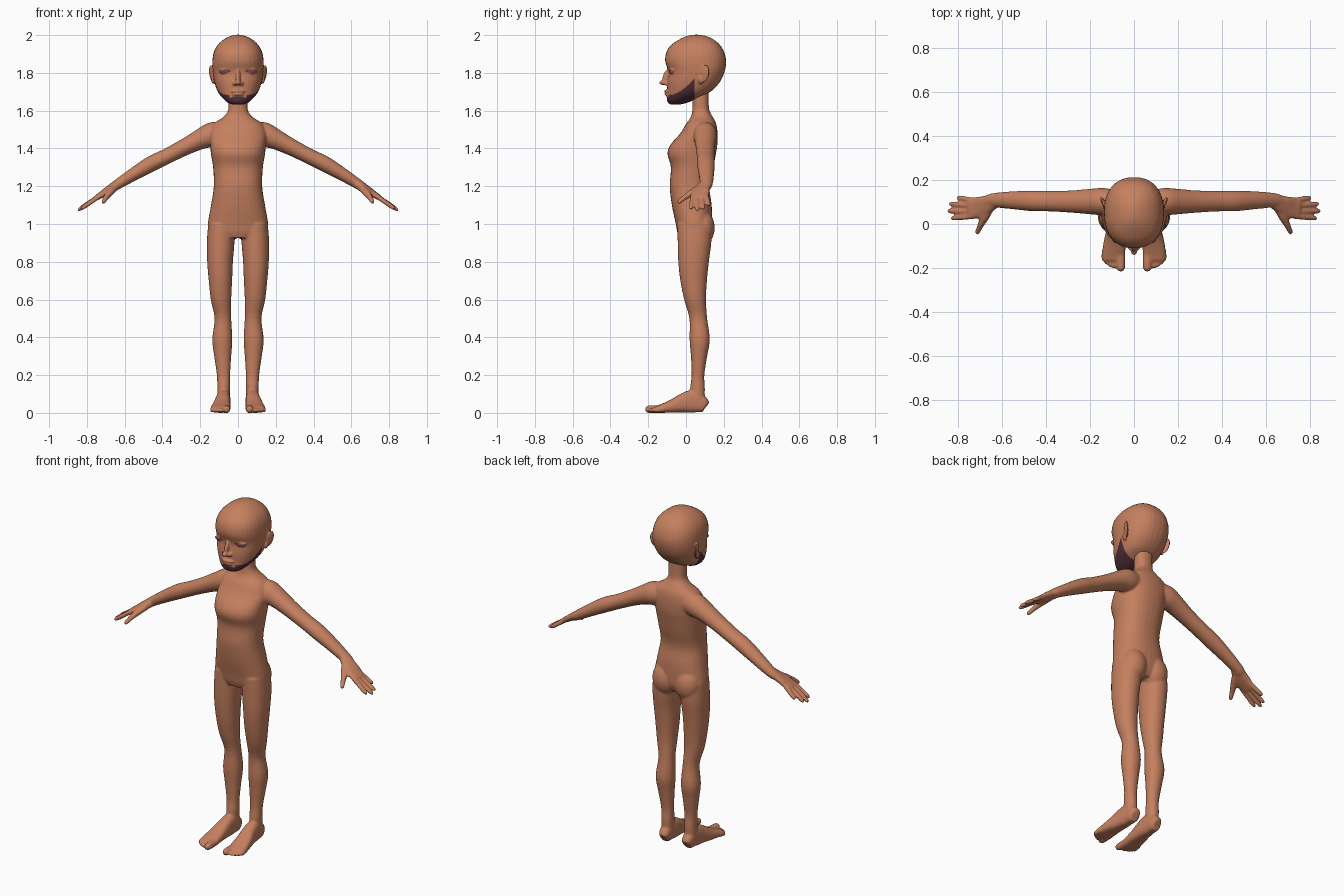
import bpy, bmesh, math
from mathutils import Vector, Matrix


def material(name, rgb):
    m = bpy.data.materials.new(name)
    m.diffuse_color = (*rgb, 1)
    return m


skin = material("warm skin", (0.56, 0.215, 0.115))
plum = material("plum jaw", (0.085, 0.03, 0.045))
lid = material("eyelid", (0.17, 0.06, 0.075))


def spline(rows, steps=4):
    """Catmull-Rom interpolation of table rows."""
    out = []
    for i in range(len(rows) - 1):
        a, b, c, d = (rows[max(i - 1, 0)], rows[i], rows[i + 1], rows[min(i + 2, len(rows) - 1)])
        for k in range(steps):
            t = k / steps
            out.append([0.5 * (2 * q + (r - p) * t + (2 * p - 5 * q + 4 * r - s) * t * t
                               + (3 * q - p - 3 * r + s) * t ** 3)
                        for p, q, r, s in zip(a, b, c, d)])
    return out + [list(rows[-1])]


def ring(bm, c, u, v, power=2.0, n=32):
    verts = []
    for i in range(n):
        a = 2 * math.pi * i / n
        ca, sa = math.cos(a), math.sin(a)
        pu = math.copysign(abs(ca) ** (2 / power), ca)
        pv = math.copysign(abs(sa) ** (2 / power), sa)
        verts.append(bm.verts.new(c + u * pu + v * pv))
    return verts


def skin_rings(bm, rings):
    faces = [bm.faces.new(rings[0]), bm.faces.new(rings[-1][::-1])]
    n = len(rings[0])
    for a, b in zip(rings, rings[1:]):
        for i in range(n):
            faces.append(bm.faces.new((a[i], b[i], b[(i + 1) % n], a[(i + 1) % n])))
    bmesh.ops.recalc_face_normals(bm, faces=faces)


def column(bm, rows, power=2.3):
    """Upright loft; rows are z, x centre, half width, front y, back y."""
    skin_rings(bm, [ring(bm, Vector((x, (f + b) / 2, z)), Vector((max(w, .002), 0, 0)),
                         Vector((0, max((b - f) / 2, .002), 0)), power)
                    for z, x, w, f, b in spline(rows)])


def tube(bm, rows, power=2.0, steps=4):
    """Loft along a path; rows are x, y, z, horizontal radius, vertical radius."""
    pts = spline(rows, steps)
    rings = []
    for i, p in enumerate(pts):
        t = Vector(pts[min(i + 1, len(pts) - 1)][:3]) - Vector(pts[max(i - 1, 0)][:3])
        u = t.cross(Vector((0, 0, 1))).normalized()
        v = u.cross(t).normalized()
        rings.append(ring(bm, Vector(p[:3]), u * max(p[3], .001), v * max(p[4], .001), power, 20))
    skin_rings(bm, rings)


def finger(bm, a, b, r):
    a, b = Vector(a), Vector(b)
    prof = ((0, 1), (.5, 1), (.85, .92), (.96, .65), (1, .25))
    tube(bm, [(*a.lerp(b, t), r * k, r * k) for t, k in prof], steps=2)


def ball(bm, c, r, rot=(0, 0, 0)):
    m = Matrix.Translation(c)
    for ang, ax in zip(rot, "XYZ"):
        m = m @ Matrix.Rotation(ang, 4, ax)
    bmesh.ops.create_uvsphere(bm, u_segments=24, v_segments=16, radius=1,
                              matrix=m @ Matrix.Diagonal((*r, 1)))


def fuse(name, bm, voxel, iters, mats):
    """Merge overlapping solids into one smooth skin."""
    me = bpy.data.meshes.new(name)
    bm.to_mesh(me)
    bm.free()
    ob = bpy.data.objects.new(name, me)
    bpy.context.collection.objects.link(ob)
    rm = ob.modifiers.new("fuse", 'REMESH')
    rm.mode = 'VOXEL'
    rm.voxel_size = voxel
    sm = ob.modifiers.new("soften", 'SMOOTH')
    sm.factor, sm.iterations = 0.5, iters
    dg = bpy.context.evaluated_depsgraph_get()
    new = bpy.data.meshes.new_from_object(ob.evaluated_get(dg))
    ob.modifiers.clear()
    ob.data = new
    new.materials.clear()
    for m in mats:
        new.materials.append(m)
    for p in new.polygons:
        p.use_smooth = True
        p.material_index = 0
    return ob


# ---- body: torso and neck
bm = bmesh.new()
column(bm, [(.925, 0, .11, -.035, .115), (.96, 0, .153, -.047, .132), (1.0, 0, .16, -.054, .138),
            (1.1, 0, .143, -.075, .136), (1.2, 0, .128, -.086, .124), (1.3, 0, .132, -.08, .145),
            (1.37, 0, .143, -.098, .158), (1.42, 0, .147, -.082, .166), (1.48, 0, .15, -.03, .167),
            (1.53, 0, .13, .0, .16), (1.565, 0, .08, .025, .143), (1.6, 0, .053, .033, .124),
            (1.65, 0, .05, .035, .12), (1.72, 0, .05, .035, .12)])

for s in (-1, 1):
    # buttock and leg
    ball(bm, (s * .073, .084, .98), (.076, .068, .095))
    column(bm, [(.06, s * .076, .033, .03, .098), (.13, s * .076, .034, .022, .1),
                (.2, s * .077, .035, .03, .097), (.3, s * .081, .045, .026, .112),
                (.39, s * .083, .053, .019, .126), (.5, s * .08, .044, .018, .112),
                (.6, s * .09, .054, -.01, .106), (.7, s * .093, .062, -.03, .111),
                (.8, s * .095, .068, -.041, .121), (.9, s * .092, .073, -.044, .134),
                (1.0, s * .088, .07, -.045, .135)], 2.1)
    # foot: sections running from heel to toes
    tube(bm, [(s * .075, .108, .035, .018, .02), (s * .075, .098, .04, .03, .039),
              (s * .077, .04, .06, .037, .06), (s * .08, -.01, .053, .041, .053),
              (s * .087, -.07, .036, .048, .036), (s * .092, -.13, .023, .053, .023),
              (s * .092, -.165, .017, .048, .017)], 2.6)
    finger(bm, (s * .062, -.12, .021), (s * .06, -.216, .019), .021)
    for x, y in ((.092, -.204), (.109, -.196), (.125, -.183), (.138, -.168)):
        finger(bm, (s * (x - .003), -.12, .018), (s * x, y, .013), .012)
    # arm
    tube(bm, [(s * .09, .1, 1.48, .055, .06), (s * .14, .102, 1.472, .062, .066),
              (s * .2, .102, 1.448, .058, .054), (s * .28, .102, 1.408, .051, .045),
              (s * .38, .104, 1.357, .047, .041), (s * .46, .105, 1.318, .047, .042),
              (s * .55, .108, 1.265, .041, .035), (s * .63, .108, 1.215, .034, .028),
              (s * .66, .1, 1.195, .034, .025)])
    # palm
    tube(bm, [(s * .63, .106, 1.215, .03, .024), (s * .67, .088, 1.188, .042, .022),
              (s * .71, .075, 1.163, .049, .018), (s * .752, .071, 1.137, .048, .014)], 2.5)
    # fingers and thumb
    for y0, x, y, z in ((.108, .805, .121, 1.098), (.083, .842, .092, 1.078),
                        (.058, .85, .059, 1.07), (.034, .833, .026, 1.078)):
        finger(bm, (s * .735, y0, 1.147), (s * x, y, z), .0125)
    tube(bm, [(s * .655, .075, 1.19, .02, .02), (s * .68, .03, 1.165, .02, .018),
              (s * .7, -.01, 1.138, .014, .014), (s * .713, -.038, 1.116, .011, .011),
              (s * .716, -.045, 1.11, .004, .004)])
fuse("body", bm, 0.006, 5, [skin])

# ---- head: skull and jaw
bm = bmesh.new()
column(bm, [(1.633, 0, .03, -.082, -.03), (1.643, 0, .055, -.096, .01), (1.665, 0, .08, -.102, .06),
            (1.7, 0, .107, -.1, .13), (1.75, 0, .125, -.1, .178), (1.805, 0, .134, -.094, .204),
            (1.86, 0, .136, -.11, .213), (1.91, 0, .128, -.104, .202), (1.95, 0, .106, -.076, .178),
            (1.982, 0, .068, -.026, .138), (1.998, 0, .03, .015, .095), (2.002, 0, .008, .045, .065)], 2.3)
# nose: bridge, tip and nostrils
ball(bm, (0, -.103, 1.778), (.013, .02, .045), (-.3, 0, 0))
ball(bm, (0, -.116, 1.748), (.016, .025, .014))
# lips
ball(bm, (0, -.099, 1.703), (.038, .017, .009))
ball(bm, (0, -.097, 1.687), (.033, .017, .009))
for s in (-1, 1):
    ball(bm, (s * .017, -.103, 1.744), (.012, .016, .011))
    # eye bulge and ear
    ball(bm, (s * .066, -.07, 1.808), (.034, .02, .015))
    ball(bm, (s * .138, .096, 1.795), (.009, .028, .048), (-.2, s * .16, -s * .4))
    ball(bm, (s * .128, .078, 1.765), (.014, .014, .024))
head = fuse("head", bm, 0.004, 4, [skin, plum, lid])

# colour the jaw line and the eyelids by position
for p in head.data.polygons:
    x, y, z = p.center
    edge = 1.683 + 4.2 * (y + .1) ** 2
    if abs(x) < .045 and y < -.06:
        edge = 1.672
    if y < .045 and z < edge:
        p.material_index = 1
    elif y < 0 and ((abs(x) - .068) / .031) ** 2 + ((z - 1.81) / .009) ** 2 < 1:
        p.material_index = 2
